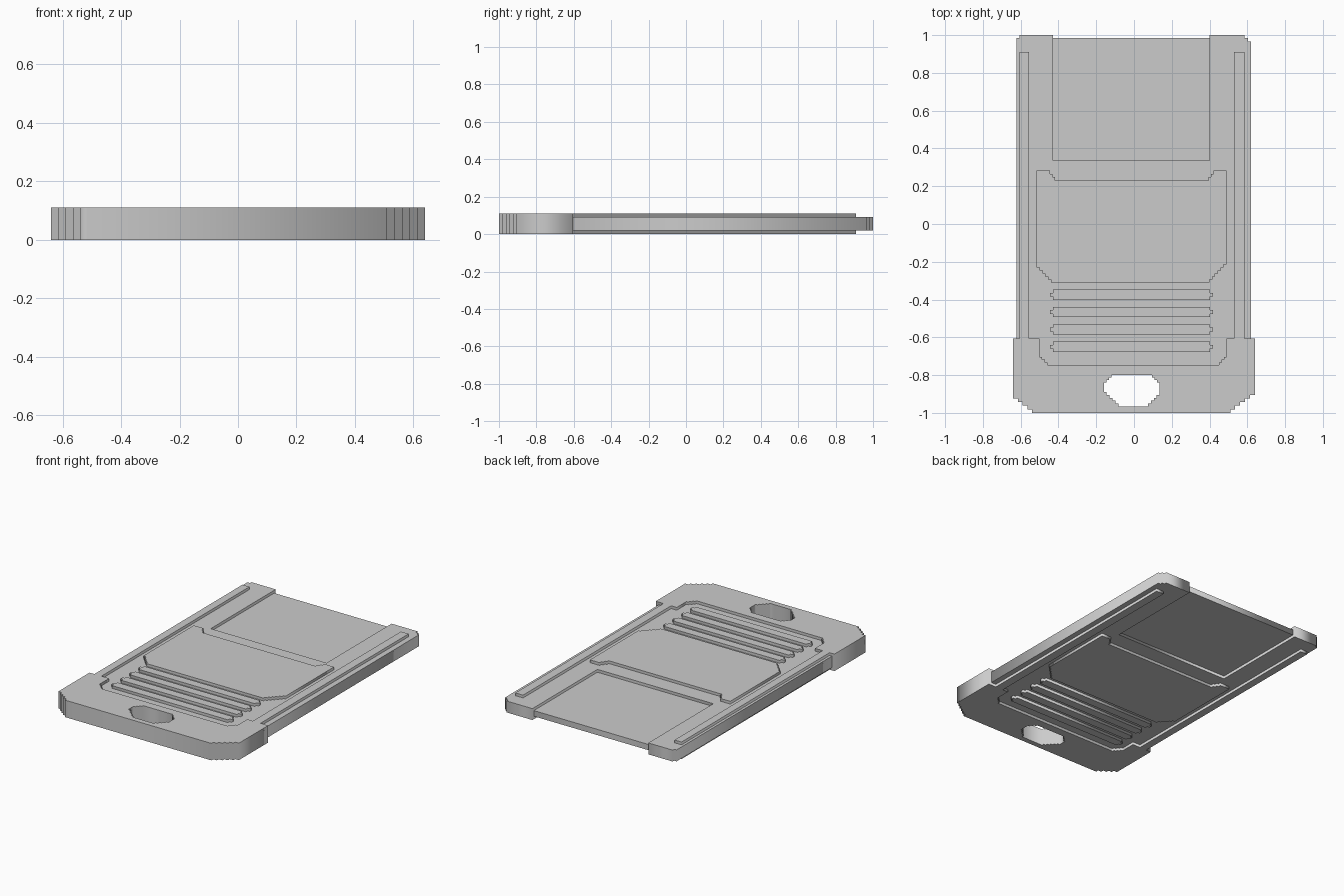
import bpy

if "Cube" in bpy.data.objects:
    bpy.data.objects.remove(bpy.data.objects["Cube"])

T = 0.11          # full thickness
MID = T / 2


def stepped(points):
    """Expand (x, y[, steps, first_axis]) points; steps turn a diagonal into a staircase."""
    out = []
    for p in points:
        if len(p) > 2:
            (x0, y0), (x1, y1), n = out[-1], p[:2], p[2]
            for i in range(n):
                xa, ya = x0 + (x1 - x0) * i / n, y0 + (y1 - y0) * i / n
                xb, yb = x0 + (x1 - x0) * (i + 1) / n, y0 + (y1 - y0) * (i + 1) / n
                out += [(xb, ya) if p[3] == "x" else (xa, yb), (xb, yb)]
        else:
            out.append(p)
    return out


def slab(name, loops, thickness):
    """Filled flat outline (extra loops are holes), thickened about mid height."""
    cu = bpy.data.curves.new(name, "CURVE")
    cu.dimensions = "2D"
    cu.fill_mode = "BOTH"
    cu.extrude = thickness / 2
    for loop in loops:
        pts = stepped(loop)
        sp = cu.splines.new("POLY")
        sp.points.add(len(pts) - 1)
        for v, (x, y) in zip(sp.points, pts):
            v.co = (x, y, 0, 1)
        sp.use_cyclic_u = True
    ob = bpy.data.objects.new(name, cu)
    ob.location.z = MID
    bpy.context.collection.objects.link(ob)
    bpy.ops.object.select_all(action="DESELECT")
    ob.select_set(True)
    bpy.context.view_layer.objects.active = ob
    bpy.ops.object.convert(target="MESH")
    return bpy.context.object


# Main body with an open notch at the back
slab("body_plate", [[
    (-0.622, -0.78), (0.62, -0.78), (0.62, 0.967), (0.585, 1.0, 2, "x"),
    (0.40, 1.0), (0.40, 0.335), (-0.43, 0.335), (-0.43, 1.0),
    (-0.605, 1.0), (-0.622, 0.985, 1, "y")]], 0.074)

# Thin panel filling the notch
slab("recessed_panel", [[
    (-0.44, 0.32), (0.41, 0.32), (0.41, 0.985), (-0.44, 0.985)]], 0.037)

# Thick grip with two long side rails and a strap hole
slab("grip_with_rails", [[
    (-0.64, -0.605), (-0.64, -0.905), (-0.515, -1.0, 5, "y"),
    (0.51, -1.0), (0.64, -0.905, 5, "y"), (0.64, -0.605),
    (0.585, -0.605), (0.585, 0.91), (0.53, 0.91), (0.53, -0.605),
    (0.49, -0.605), (0.49, -0.69), (0.435, -0.747, 4, "y"),
    (-0.445, -0.747), (-0.50, -0.69, 4, "x"), (-0.50, -0.605),
    (-0.555, -0.605), (-0.555, 0.91), (-0.605, 0.91), (-0.605, -0.605)],
    [(-0.12, -0.80), (-0.16, -0.84, 3, "y"), (-0.16, -0.89),
     (-0.083, -0.965, 5, "x"), (0.06, -0.965), (0.135, -0.89, 5, "x"),
     (0.135, -0.84), (0.095, -0.80, 3, "x")]], T)

# Raised label area
slab("label_pad", [[
    (-0.515, 0.283), (-0.515, -0.215), (-0.425, -0.31, 6, "y"),
    (0.40, -0.31), (0.49, -0.215, 6, "y"), (0.49, 0.283),
    (0.42, 0.283), (0.38, 0.23, 3, "y"), (-0.405, 0.23),
    (-0.445, 0.283, 3, "x")]], T)

# Finger ribs with small stepped tips
for i in range(4):
    y = -0.375 - 0.0915 * i
    slab(f"finger_rib_{i + 1}", [[
        (-0.428, y - 0.027), (0.402, y - 0.027), (0.417, y - 0.01, 1, "y"),
        (0.417, y + 0.01), (0.402, y + 0.027, 1, "x"), (-0.428, y + 0.027),
        (-0.444, y + 0.01, 1, "y"), (-0.444, y - 0.01), (-0.428, y - 0.01)]], T)
